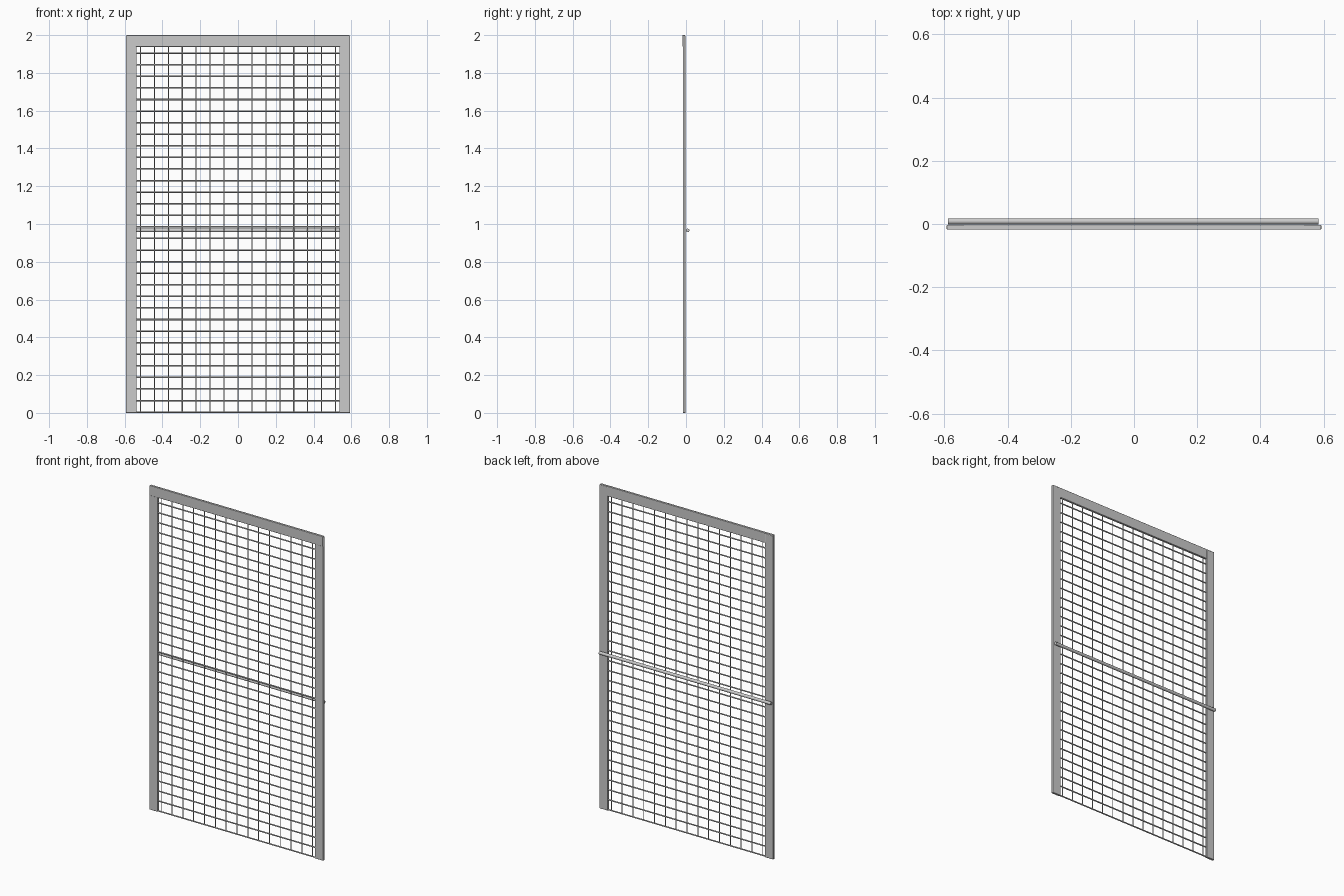
import bpy
from mathutils import Vector

if "Cube" in bpy.data.objects:
    bpy.data.objects.remove(bpy.data.objects["Cube"])

W, H = 0.593, 2.0           # half width, height
BAR = 0.056                 # visible frame width


def box(name, lo, hi, bevel=0.002):
    lo, hi = Vector(lo), Vector(hi)
    bpy.ops.mesh.primitive_cube_add(size=1, location=(lo + hi) / 2)
    ob = bpy.context.object
    ob.name = name
    ob.scale = hi - lo
    bpy.ops.object.transform_apply(location=False, rotation=False, scale=True)
    mod = ob.modifiers.new("edge", 'BEVEL')
    mod.width = bevel
    mod.segments = 2
    bpy.ops.object.shade_smooth_by_angle()
    return ob


def rod(name, a, b, r, sides=8):
    a, b = Vector(a), Vector(b)
    d = b - a
    bpy.ops.mesh.primitive_cylinder_add(vertices=sides, radius=r, depth=d.length,
                                        location=(a + b) / 2,
                                        rotation=d.to_track_quat('Z', 'Y').to_euler())
    ob = bpy.context.object
    ob.name = name
    bpy.ops.object.shade_smooth_by_angle()
    return ob


def array(ob, count, offset):
    mod = ob.modifiers.new("repeat", 'ARRAY')
    mod.count = count
    mod.use_relative_offset = False
    mod.use_constant_offset = True
    # offset is in the rod's own axes
    mod.constant_offset_displace = ob.rotation_euler.to_matrix().inverted() @ Vector(offset)


# frame: two uprights and a top rail
for side, s in (("left", -1), ("right", 1)):
    xs = sorted((s * W, s * (W - BAR)))
    box(side + "_upright", (xs[0], -0.017, 0), (xs[1], -0.003, H - 0.004))
box("top_rail", (-W + 0.002, -0.018, H - 0.062), (W - 0.002, -0.004, H))

# welded wire mesh
array(rod("horizontal_wires", (-W + 0.004, -0.010, 0.004), (W - 0.004, -0.010, 0.004), 0.004),
      32, (0, 0, 0.0613))
array(rod("vertical_wires", (-7 * 0.0738, -0.010, 0.002), (-7 * 0.0738, -0.010, H - 0.03), 0.0027),
      15, (0.0738, 0, 0))

# cross bar fixed behind the mesh
rod("cross_bar", (-0.588, 0.0085, 0.966), (0.584, 0.0085, 0.966), 0.0095, 20)
